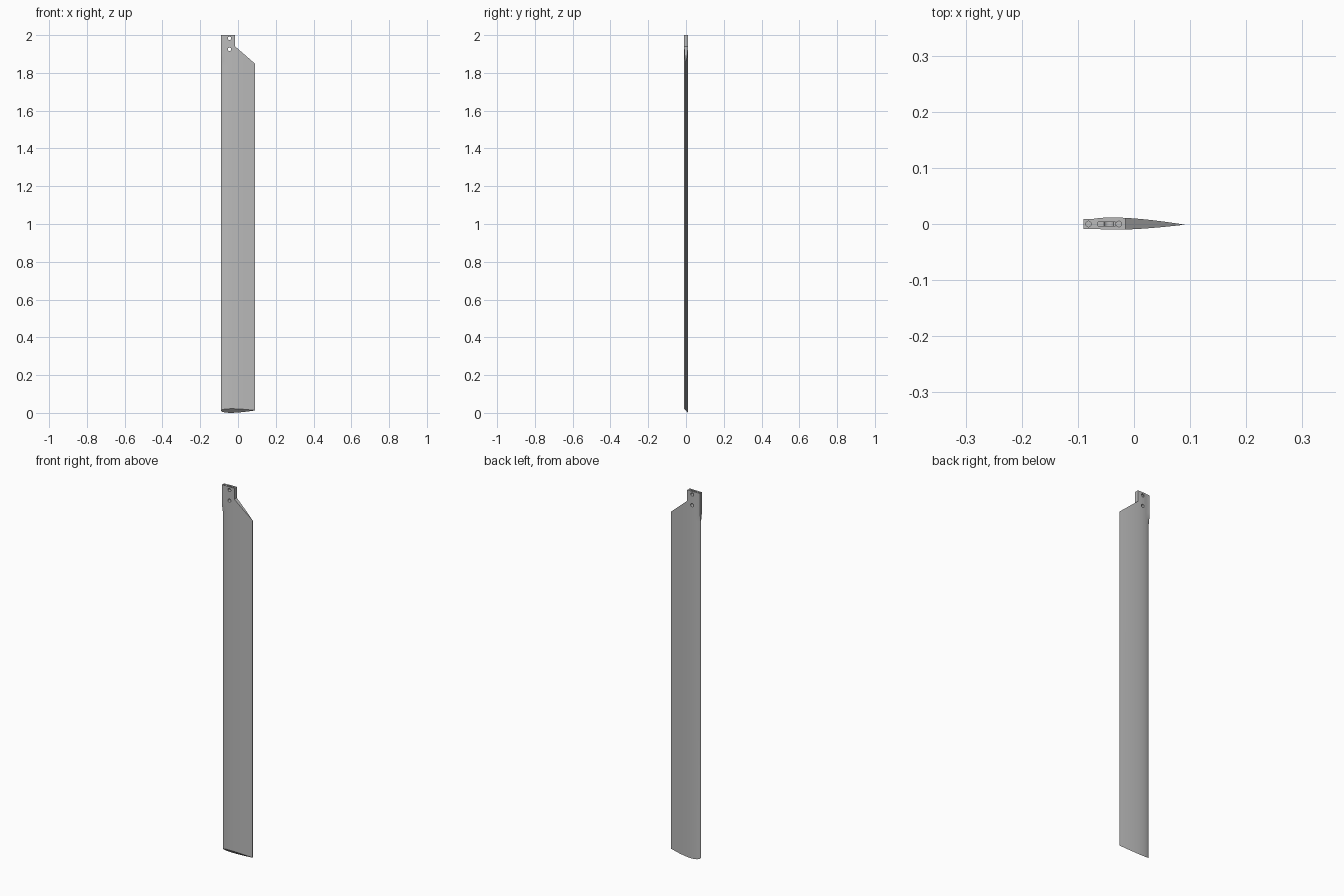
import bpy, bmesh, math
from mathutils import Matrix

cube = bpy.data.objects.get("Cube")
if cube:
    bpy.data.objects.remove(cube, do_unlink=True)

grey = bpy.data.materials.new("plain grey")
grey.use_nodes = True
grey.diffuse_color = (0.5, 0.5, 0.5, 1)
grey.node_tree.nodes["Principled BSDF"].inputs["Base Color"].default_value = (0.5, 0.5, 0.5, 1)

CHORD, STEPS = 0.18, 20
ROOT_Z, HOLE_X = 2.0, -0.045


def make_object(name, bm):
    bmesh.ops.recalc_face_normals(bm, faces=bm.faces)
    mesh = bpy.data.meshes.new(name)
    bm.to_mesh(mesh)
    bm.free()
    obj = bpy.data.objects.new(name, mesh)
    bpy.context.scene.collection.objects.link(obj)
    obj.data.materials.append(grey)
    return obj


def thickness(t):
    # airfoil half thickness, one at its fattest point
    return 10 * (0.2969 * math.sqrt(t) - 0.126 * t - 0.3516 * t**2
                 + 0.2843 * t**3 - 0.1036 * t**4)


def section(square):
    # closed outline; square = 1 gives the root a blunt, flat leading edge
    ts = [(1 - math.cos(math.pi * i / STEPS)) / 2 for i in range(STEPS + 1)]

    def side(t, sign, height):
        h = max(height * thickness(t), 0.0006)
        if t < 0.3:
            h += square * (max(h, 0.009) - h)
        return (CHORD * (t - 0.5), sign * h - 0.0012 * t)

    upper = [side(t, 1, 0.012) for t in ts]
    lower = [side(t, -1, 0.0098) for t in reversed(ts)]
    return upper + lower


def loft(bm, rings):
    rings = [[bm.verts.new(p) for p in ring] for ring in rings]
    n = len(rings[0])
    for a, b in zip(rings, rings[1:]):
        for i in range(n):
            j = (i + 1) % n
            bm.faces.new((a[i], a[j], b[j], b[i]))
    bm.faces.new(rings[0])
    bm.faces.new(rings[-1])


# Blade body, with a slanted tip and a squared root
bm = bmesh.new()
rings = [[(x, y, 0.012 - y) for x, y in section(0)]]
for z, square in ((1.84, 0), (1.86, 0.35), (1.88, 0.8), (1.9, 1), (ROOT_Z, 1)):
    rings.append([(x, y, z) for x, y in section(square)])
loft(bm, rings)
blade = make_object("rotor_blade", bm)


def prism(name, outline, y0, y1):
    bm = bmesh.new()
    loft(bm, [[(x, y, z) for x, z in outline] for y in (y0, y1)])
    return make_object(name, bm)


def drill(name, x, z, radius, depth, across):
    bm = bmesh.new()
    turn = Matrix.Rotation(math.pi / 2, 4, 'X') if across else Matrix()
    bmesh.ops.create_cone(bm, cap_ends=True, segments=24, radius1=radius, radius2=radius,
                          depth=depth, matrix=Matrix.Translation((x, 0, z)) @ turn)
    return make_object(name, bm)


# Cutters: sloping root corner, bolt holes, and pockets in the root end
corner = [(-0.015, 2.1), (-0.015, 1.94), (0.09, 1.849), (0.2, 1.754), (0.2, 2.1)]
slot = [(-0.064, 1.98), (-0.033, 1.98), (-0.033, 2.05), (-0.064, 2.05)]
cutters = [
    prism("corner_cutter", corner, -0.1, 0.1),
    drill("upper_bolt_cutter", HOLE_X, 1.983, 0.009, 0.1, True),
    drill("lower_bolt_cutter", HOLE_X, 1.925, 0.009, 0.1, True),
    prism("slot_cutter", slot, -0.004, 0.004),
    drill("front_pin_cutter", -0.081, ROOT_Z, 0.005, 0.04, False),
    drill("rear_pin_cutter", -0.027, ROOT_Z, 0.005, 0.04, False),
]
for cutter in cutters:
    cutter.hide_render = True
    mod = blade.modifiers.new(cutter.name, 'BOOLEAN')
    mod.operation = 'DIFFERENCE'
    mod.solver = 'EXACT'
    mod.object = cutter

# Bake the cuts and discard the cutters
graph = bpy.context.evaluated_depsgraph_get()
blade_mesh = bpy.data.meshes.new_from_object(blade.evaluated_get(graph))
blade.modifiers.clear()
blade.data = blade_mesh
for cutter in cutters:
    bpy.data.objects.remove(cutter, do_unlink=True)

bpy.ops.object.select_all(action='DESELECT')
blade.select_set(True)
bpy.context.view_layer.objects.active = blade
bpy.ops.object.shade_smooth_by_angle(angle=math.radians(30))
